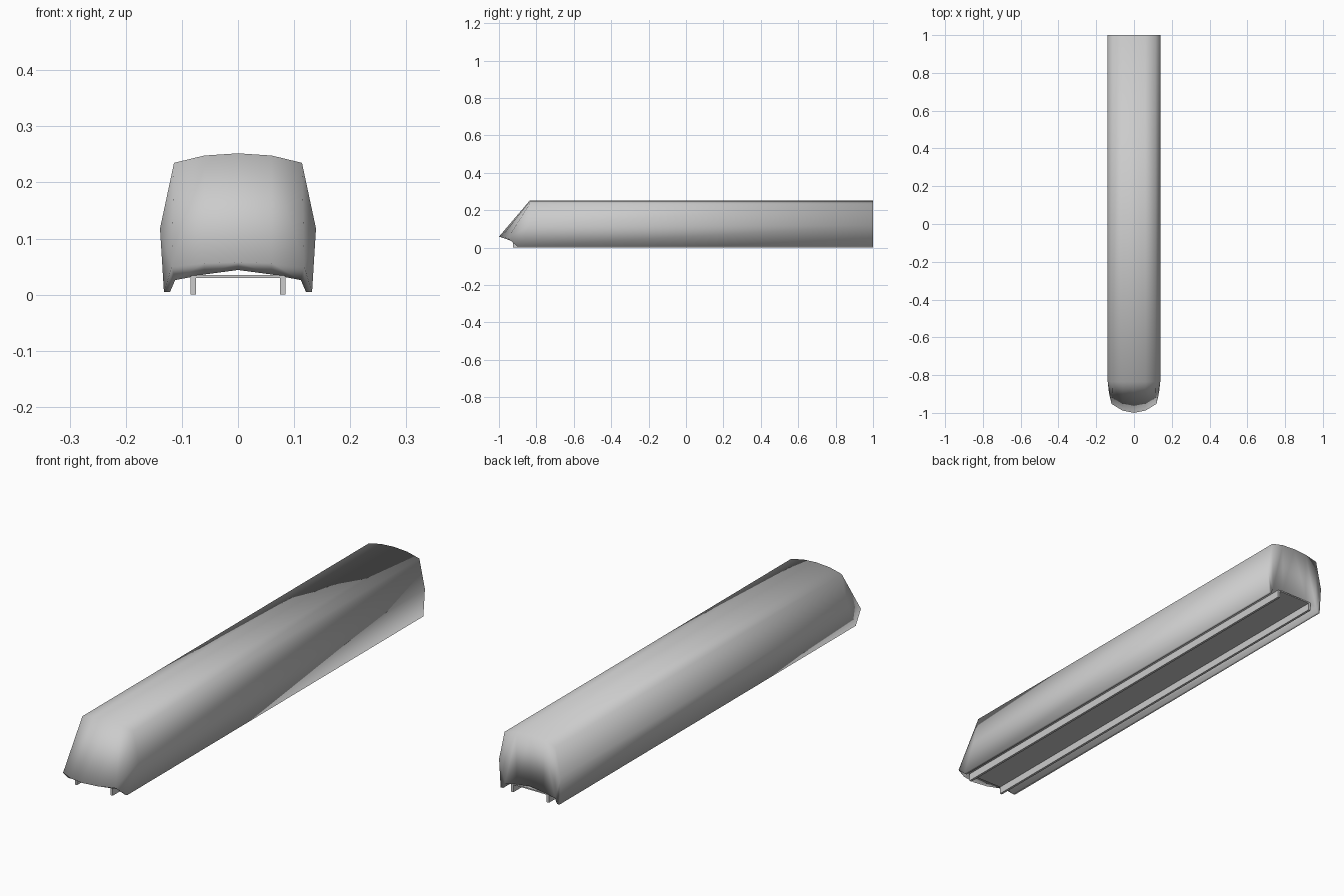
import bpy, bmesh

if "Cube" in bpy.data.objects:
    bpy.data.objects.remove(bpy.data.objects["Cube"])


def make_object(name, bm):
    mesh = bpy.data.meshes.new(name)
    bmesh.ops.recalc_face_normals(bm, faces=bm.faces)
    bm.to_mesh(mesh)
    bm.free()
    obj = bpy.data.objects.new(name, mesh)
    bpy.context.collection.objects.link(obj)
    return obj


# Half cross-section from roof centre round the skirt to floor centre:
# x, z, and the y where that line of the hull ends at the front
SECTION = [
    (0, .252, -.835), (.06, .248, -.835), (.114, .235, -.835),
    (.139, .118, -.835), (.132, .005, -.90), (.121, .005, -.90),
    (.112, .026, -.91), (.06, .036, -.925), (0, .044, -.93),
]
# Nose lip, centre to corner
NOSE = [(0, -1, .058), (.06, -.988, .056), (.118, -.953, .05)]


def build_body():
    bm = bmesh.new()
    back = [bm.verts.new((x, 1, z)) for x, z, y in SECTION]
    front = [bm.verts.new((x, y, z)) for x, z, y in SECTION]
    nose = [bm.verts.new(p) for p in NOSE]
    # long roof, side, skirt and floor panels
    for i in range(len(SECTION) - 1):
        bm.faces.new((back[i], back[i + 1], front[i + 1], front[i]))
    # windscreen and underside of the nose
    for i in range(2):
        bm.faces.new((front[i], front[i + 1], nose[i + 1], nose[i]))
        bm.faces.new((nose[i], nose[i + 1], front[7 - i - (i == 1) + i], front[8 - i]))
    # nose cheeks
    for a, b in ((2, 3), (3, 4), (4, 5), (5, 6)):
        bm.faces.new((front[a], front[b], nose[2]))
    # flat rear end
    for ids in ((0, 1, 7, 8), (1, 2, 6, 7), (2, 3, 6), (3, 4, 5, 6)):
        bm.faces.new([back[i] for i in ids])
    # second half; welded so the whole hull shades smoothly
    geom = bm.verts[:] + bm.edges[:] + bm.faces[:]
    bmesh.ops.mirror(bm, geom=geom, axis='X', merge_dist=.0005)
    bmesh.ops.remove_doubles(bm, verts=bm.verts, dist=.0005)
    for f in bm.faces:
        f.smooth = True
    return make_object("car_body", bm)


def build_channel():
    # inverted U channel running under the floor
    outline = [(-.085, 0), (-.075, 0), (-.075, .030), (.075, .030),
               (.075, 0), (.085, 0), (.085, .035), (-.085, .035)]
    bm = bmesh.new()
    rings = [[bm.verts.new((x, y, z)) for x, z in outline] for y in (-.925, 1)]
    n = len(outline)
    for i in range(n):
        j = (i + 1) % n
        bm.faces.new((rings[0][i], rings[0][j], rings[1][j], rings[1][i]))
    for ring in rings:
        bm.faces.new(ring)
    return make_object("under_floor_channel", bm)


build_body()
build_channel()
